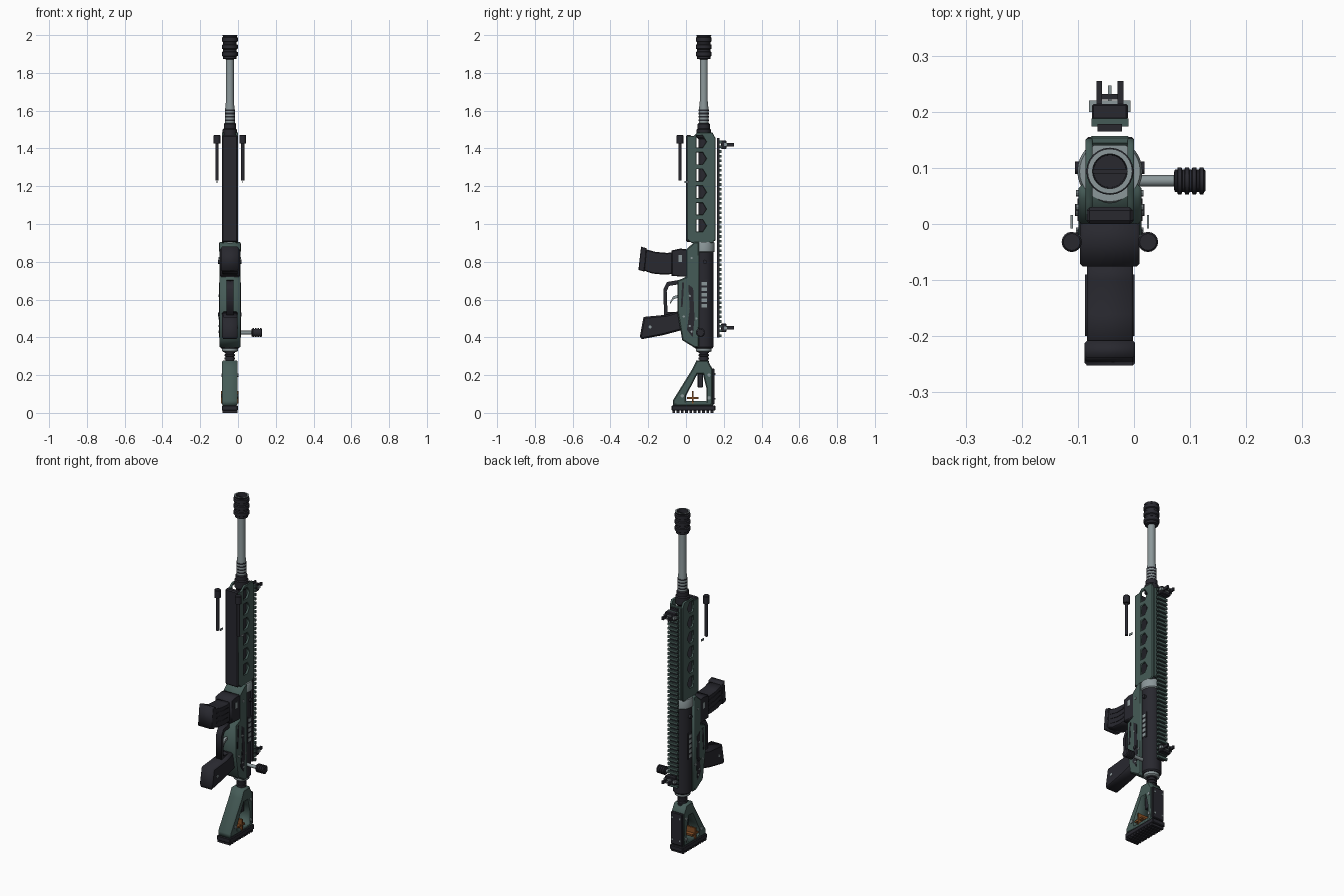
import bpy, bmesh, math
from mathutils import Matrix, Vector

if "Cube" in bpy.data.objects:
    bpy.data.objects.remove(bpy.data.objects["Cube"])

AX, AY = -0.043, 0.094        # bore axis


def material(name, rgb):
    m = bpy.data.materials.new(name)
    m.use_nodes = True
    m.diffuse_color = (*rgb, 1)
    m.node_tree.nodes["Principled BSDF"].inputs["Base Color"].default_value = (*rgb, 1)
    return m


GREEN = material("dull green", (0.06, 0.105, 0.095))
DARK = material("charcoal", (0.021, 0.021, 0.028))
GREY = material("steel grey", (0.26, 0.31, 0.32))
BROWN = material("rust orange", (0.24, 0.08, 0.02))


def add(name, bm, mat, smooth=False):
    bmesh.ops.recalc_face_normals(bm, faces=bm.faces)
    me = bpy.data.meshes.new(name)
    bm.to_mesh(me)
    bm.free()
    me.materials.clear()
    me.materials.append(mat)
    ob = bpy.data.objects.new(name, me)
    bpy.context.collection.objects.link(ob)
    if smooth:
        bpy.ops.object.select_all(action='DESELECT')
        ob.select_set(True)
        bpy.context.view_layer.objects.active = ob
        bpy.ops.object.shade_smooth_by_angle(angle=math.radians(35))
    return ob


def boxes(name, spans, mat, bevel=0.0):
    """Boxes from (x, y, z) ranges; x is measured from the bore axis."""
    bm = bmesh.new()
    for xs, ys, zs in spans:
        mid = Vector((AX + sum(xs) / 2, sum(ys) / 2, sum(zs) / 2))
        size = (xs[1] - xs[0], ys[1] - ys[0], zs[1] - zs[0])
        bmesh.ops.create_cube(bm, size=1, matrix=Matrix.Translation(mid) @ Matrix.Diagonal((*size, 1)))
    if bevel:
        bmesh.ops.bevel(bm, geom=list(bm.edges), offset=bevel, segments=1, affect='EDGES')
    return add(name, bm, mat)


def plate(name, outlines, half, mat, x=0.0, bevel=0.0):
    """Side profile in (y, z), later outlines are holes, thickened along x."""
    cu = bpy.data.curves.new(name, 'CURVE')
    cu.dimensions, cu.fill_mode = '2D', 'BOTH'
    cu.extrude, cu.bevel_depth, cu.offset, cu.bevel_resolution = half - bevel, bevel, -bevel, 0
    for pts in outlines:
        sp = cu.splines.new('POLY')
        sp.points.add(len(pts) - 1)
        for p, (y, z) in zip(sp.points, pts):
            p.co = (y, z, 0, 1)
        sp.use_cyclic_u = True
    ob = bpy.data.objects.new(name, cu)
    bpy.context.collection.objects.link(ob)
    deps = bpy.context.evaluated_depsgraph_get()
    me = bpy.data.meshes.new_from_object(ob.evaluated_get(deps))
    bm = bmesh.new()
    bm.from_mesh(me)
    bpy.data.objects.remove(ob)
    bpy.data.meshes.remove(me)
    bmesh.ops.remove_doubles(bm, verts=bm.verts, dist=1e-5)
    # profile axes (x, y, z) become world (y, z, x)
    turn = Matrix(((0, 0, 1, AX + x), (1, 0, 0, 0), (0, 1, 0, 0), (0, 0, 0, 1)))
    bmesh.ops.transform(bm, matrix=turn, verts=bm.verts)
    return add(name, bm, mat)


def lathe(name, profile, mat, at=(AX, AY, 0), along_x=False, sides=24):
    """Turned part from (radius, height) pairs."""
    bm = bmesh.new()
    rings = [[bm.verts.new((r * math.cos(a), r * math.sin(a), h))
              for a in (math.tau * i / sides for i in range(sides))] for r, h in profile]
    for a, b in zip(rings, rings[1:]):
        for i in range(sides):
            j = (i + 1) % sides
            bm.faces.new((a[i], a[j], b[j], b[i]))
    bm.faces.new(rings[0])
    bm.faces.new(rings[-1])
    m = Matrix.Translation(at)
    if along_x:
        m = m @ Matrix.Rotation(math.pi / 2, 4, 'Y')
    bmesh.ops.transform(bm, matrix=m, verts=bm.verts)
    return add(name, bm, mat, True)


def ribs(start, end, count, low, high):
    """Stepped profile of equal raised bands."""
    out, step = [], (end - start) / count
    for i in range(count):
        z = start + i * step
        out += [(low, z), (low, z + step * .3), (high, z + step * .4), (high, z + step * .9), (low, z + step)]
    return out


# Barrel and muzzle
lathe("barrel", [(.026, .9), (.026, 1.6), (.021, 1.65), (.021, 1.9)], GREY)
lathe("inner_barrel_sleeve", [(.028, .9), (.028, 1.47)], DARK)
lathe("barrel_nut", [(.03, 1.45), (.038, 1.46), (.038, 1.5), (.032, 1.505), (.032, 1.53), (.027, 1.535)], DARK)
for i in range(4):
    z = 1.545 + i * .018
    lathe("barrel_ring", [(.027, z), (.027, z + .008)], DARK)
muzzle = lathe("muzzle_brake", [(.022, 1.872), (.036, 1.875)] + ribs(1.875, 1.99, 3, .036, .042)
               + [(.04, 2.0), (.031, 2.0), (.029, 1.94)], DARK)
muzzle.data.materials.append(GREY)
for f in muzzle.data.polygons:
    if f.center.z > 1.998:
        f.material_index = 1
boxes("muzzle_slots", [((-.043, .043), (AY - .004, AY + .004), (z, z + .02)) for z in (1.89, 1.928, 1.966)], DARK)

# Handguard: two pierced sides, front cover and spine
side = [(.005, .92), (.03, .9), (.14, .9), (.152, .915), (.152, 1.46), (.14, 1.485), (.06, 1.485), (.04, 1.465), (.005, 1.465)]
window = [(.055, -.03), (.088, -.03), (.108, 0), (.088, .033), (.055, .033)]
holes = [[(y, z + .99 + i * .089) for y, z in window] for i in range(6)]
for s in (-1, 1):
    plate("handguard_side", [side] + holes, .006, GREEN, x=s * .037, bevel=.002)
boxes("handguard_cover", [((-.042, .042), (0, .03), (.905, 1.47))], DARK, .006)
boxes("handguard_spine", [((-.036, .036), (.14, .157), (.91, 1.46))], GREEN, .004)

# Top rail with teeth
boxes("rail_base", [((-.022, .022), (.165, .178), (.4, 1.455))], DARK)
boxes("rail_teeth", [((-.033, .033), (.174, .188), (.402 + i * .025, .416 + i * .025)) for i in range(42)], GREEN)

# Folding sights
for z in (.45, 1.42):
    boxes("sight_base", [((-.032, .032), (.186, .214), (z - .022, z + .022))], DARK, .003)
    boxes("sight_clamp", [((-.037, .037), (.2, .22), (z - .008, z + .008))], GREY)
    boxes("sight_ears", [((s * .019 - .005, s * .019 + .005), (.21, .255), (z - .009, z + .009)) for s in (-1, 1)]
          + [((-.018, .018), (.222, .232), (z - .004, z + .004))], DARK)
    boxes("sight_post", [((-.003, .003), (.21, .247), (z - .004, z + .004))], GREY)

# Upper receiver
lathe("upper_receiver", [(.046, .342), (.052, .35), (.052, .86)], DARK, sides=32)
lathe("front_collar", [(.052, .85), (.058, .855), (.058, .895), (.054, .905)], GREY, sides=32)
lathe("rear_collar", [(.034, .322), (.042, .328), (.042, .345)], GREY)
boxes("port_frame", [((-.0525, .0525), (.078, .114), (.55, .705))], DARK)
boxes("port_ribs", [((-.0545, .0545), (.082, .11), (.558 + i * .029, .577 + i * .029)) for i in range(5)], GREY)

# Lower receiver
lower = [(.045, .905), (.07, .905), (.07, .345), (.045, .345), (-.02, .385), (-.045, .53), (-.045, .7), (0, .72), (0, .865)]
plate("lower_receiver", [lower], .056, GREEN, bevel=.006)
plate("receiver_panel", [[(.005, .44), (.035, .4), (.045, .5), (.038, .66), (.012, .68), (.02, .55)]], .058, DARK)
plate("receiver_stripe", [[(-.028, .56), (-.018, .56), (-.01, .69), (-.02, .69)]], .058, DARK)
for y, z in ((.02, .62), (.02, .46), (.03, .43), (.03, .82), (.055, .5), (-.012, .51)):
    lathe("receiver_pin", [(.006, -.06), (.006, .06)], GREY, (AX, y, z), True, 10)
for y, z in ((.025, .52), (.1, .8)):
    lathe("receiver_button", [(.011, -.062), (.011, .062)], DARK, (AX, y, z), True, 12)

# Charging handle
lathe("handle_shaft", [(.01, .04), (.01, .12)], GREY, (AX, .077, .425), True, 16)
lathe("handle_knob", [(.015, .114)] + ribs(.116, .168, 4, .02, .024) + [(.018, .17)], DARK, (AX, .077, .425), True)

# Magazine well and curved magazine
plate("magazine_well", [[(.01, .72), (.01, .865), (-.03, .87), (-.076, .86), (-.076, .725)]], .053, DARK, bevel=.005)
plate("magazine", [[(-.22, .868), (-.16, .852), (-.1, .847), (-.07, .85), (-.07, .735), (-.12, .732), (-.18, .738), (-.235, .758)]],
      .041, DARK, bevel=.005)
plate("magazine_floor", [[(-.238, .88), (-.208, .872), (-.22, .748), (-.252, .757)]], .045, DARK, bevel=.004)
for i in range(3):
    z = .758 + i * .028
    plate("magazine_rib", [[(-.2, z + .014), (-.14, z), (-.09, z), (-.09, z + .01), (-.14, z + .01), (-.2, z + .024)]], .044, DARK)
boxes("magazine_catch", [((-.055, .055), (-.04, -.02), (.8, .835))], GREY)

# Trigger group
plate("trigger_guard", [[(-.03, .705), (-.1, .693), (-.12, .655), (-.116, .51), (-.03, .515)],
                        [(-.045, .68), (-.09, .672), (-.102, .645), (-.098, .533), (-.045, .535)]], .018, DARK)
plate("trigger", [[(-.04, .61), (-.065, .602), (-.085, .575), (-.083, .59), (-.068, .617), (-.04, .625)]], .007, GREY)

# Pistol grip
plate("pistol_grip", [[(-.02, .545), (-.1, .52), (-.225, .508), (-.244, .405), (-.235, .39), (-.12, .412), (-.015, .44)]],
      .041, DARK, bevel=.008)
lathe("grip_screw", [(.008, -.043), (.008, .043)], GREY, (AX, -.19, .455), True, 12)

# Stock
lathe("buffer_tube", ribs(.26, .328, 4, .023, .028), DARK)
stock = [(.055, .278), (.115, .278), (.142, .23), (.142, .04), (-.07, .04), (-.07, .065), (.035, .235)]
plate("stock", [stock, [(.06, .205), (.09, .205), (.108, .13), (.108, .062), (.0, .062), (.0, .09)]],
      .041, GREEN, bevel=.006)
boxes("stock_back", [((-.039, .039), (.136, .152), (.045, .235))], DARK, .004)
boxes("stock_adjuster", [((-.02, .02), (.062, .09), (.135, .215))], DARK, .003)
boxes("stock_latch", [((-.046, .046), (.031, .041), (.05, .115)), ((-.042, .042), (.005, .065), (.074, .084))], BROWN)
for y, z in ((-.02, .09), (.122, .2), (.122, .08)):
    lathe("stock_pin", [(.009, -.045), (.009, .045)], GREY, (AX, y, z), True, 12)
boxes("stock_bolts", [((s * .026 - .005, s * .026 + .005), (.15, .155), (z, z + .01)) for s in (-1, 1) for z in (.07, .2)], GREY)
boxes("butt_pad", [((-.043, .043), (-.076, .155), (.012, .04))], DARK, .004)
boxes("butt_pad_teeth", [((-.04, .04), (-.072 + i * .0225, -.058 + i * .0225), (0, .014)) for i in range(10)], DARK)

# Loose takedown rods and pins beside the handguard
for x in (-.111, .025):
    lathe("takedown_rod", [(.009, 1.23), (.009, 1.425), (.018, 1.426), (.018, 1.468), (.015, 1.472)], DARK, (x, -.032, 0), sides=16)
    boxes("takedown_pin", [((x - AX - .002, x - AX + .002), (-.008, .016), (1.216, 1.228))], GREY)
